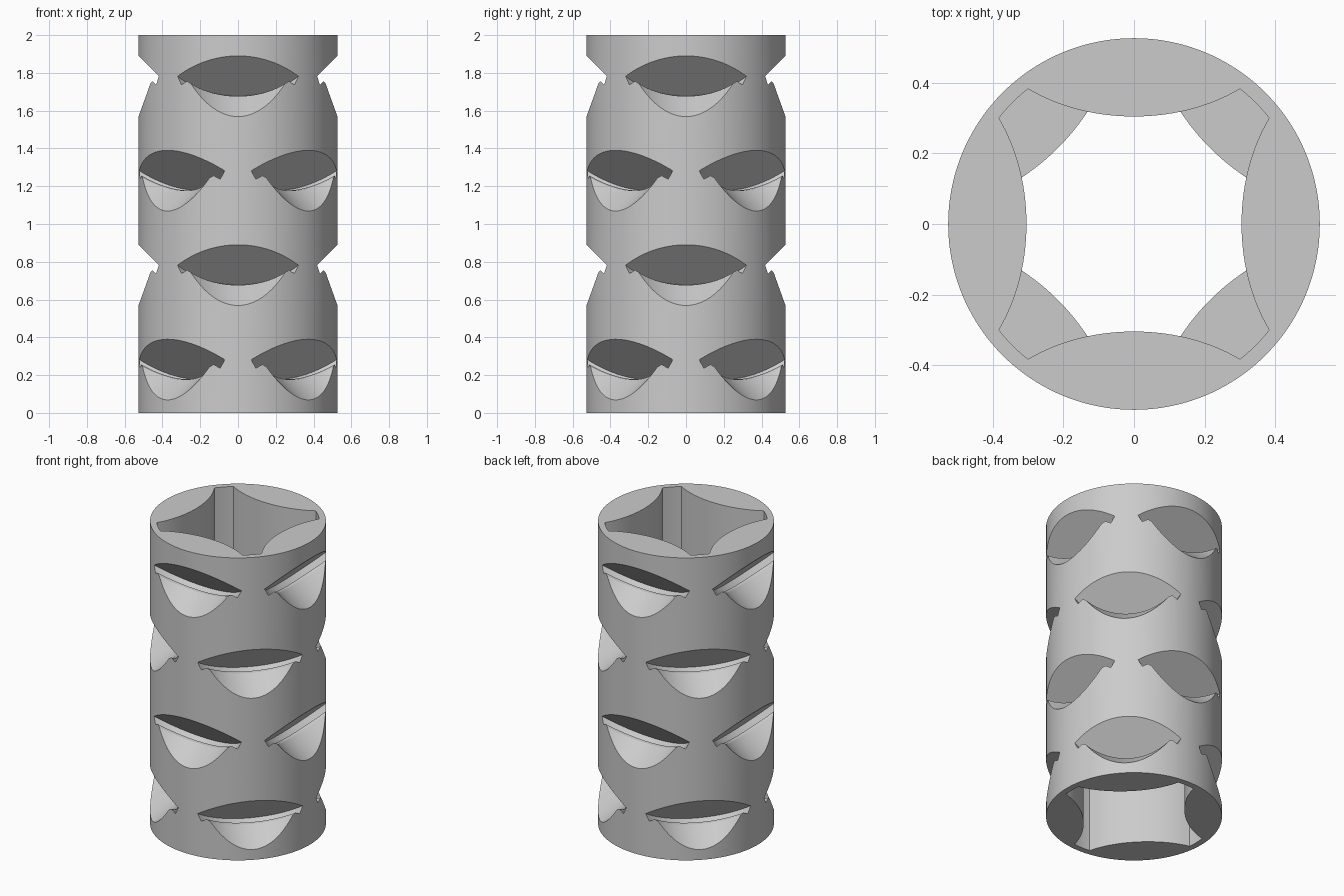
import bpy, bmesh
from math import sin, cos, sqrt, radians, pi
from mathutils import Matrix, Vector

cube = bpy.data.objects.get("Cube")
if cube:
    bpy.data.objects.remove(cube, do_unlink=True)

OUTER, INNER = 0.527, 0.487          # tube radii
LEVEL, LEVELS = 0.5, 4               # stacked tiers of pockets
BULGE_X, BULGE_A, BULGE_B = 0.634, 0.329, 0.465   # elliptical inner bulge

grey = bpy.data.materials.new("light_grey")
grey.use_nodes = True
grey.diffuse_color = (0.6, 0.6, 0.6, 1)
grey.node_tree.nodes["Principled BSDF"].inputs["Base Color"].default_value = (0.6, 0.6, 0.6, 1)


def bulge_distance(angle):
    """Distance from the axis to the bulge centred on angle 0."""
    c, s = cos(angle), sin(angle)
    qa = (c / BULGE_A) ** 2 + (s / BULGE_B) ** 2
    qb = -2 * c * BULGE_X / BULGE_A ** 2
    qc = (BULGE_X / BULGE_A) ** 2 - 1
    disc = qb * qb - 4 * qa * qc
    return (-qb - sqrt(disc)) / (2 * qa) if disc > 0 else 9.0


def cavity_radius(angle, tier):
    """Four bulges per tier; alternate tiers turn by an eighth."""
    if tier % 2 == 0:
        angle += pi / 4
    local = (angle + pi / 4) % (pi / 2) - pi / 4
    return min(INNER, bulge_distance(local))


def make_object(name, bm):
    bmesh.ops.recalc_face_normals(bm, faces=bm.faces)
    mesh = bpy.data.meshes.new(name)
    bm.to_mesh(mesh)
    bm.free()
    mesh.materials.append(grey)
    obj = bpy.data.objects.new(name, mesh)
    bpy.context.collection.objects.link(obj)
    return obj


def skin(bm, rings, closed):
    """Quads between successive rings of vertices."""
    n = len(rings[0])
    last = len(rings) if closed else len(rings) - 1
    for i in range(last):
        a, b = rings[i], rings[(i + 1) % len(rings)]
        for j in range(n):
            k = (j + 1) % n
            bm.faces.new((a[j], a[k], b[k], b[j]))


# Angles around the tube, with exact samples at the bulge corners
low, high = radians(20), radians(44)
for _ in range(40):
    mid = (low + high) / 2
    if bulge_distance(mid) < INNER:
        low = mid
    else:
        high = mid
corner = pi / 4 - low
corners = [(k * pi / 4 + side * corner) % (2 * pi) for k in range(8) for side in (-1, 1)]
even = [2 * pi * i / 160 for i in range(160)]
angles = sorted(corners + [a for a in even
                           if all(abs(a - c) > radians(0.8) for c in corners)])

# Tube body: outer wall, then the stepped cavity from top to bottom
bm = bmesh.new()


def ring(radius_of, z):
    return [bm.verts.new((radius_of(a) * cos(a), radius_of(a) * sin(a), z)) for a in angles]


rings = [ring(lambda a: OUTER, 0), ring(lambda a: OUTER, LEVEL * LEVELS)]
for tier in reversed(range(LEVELS)):
    for z in ((tier + 1) * LEVEL, tier * LEVEL):
        rings.append(ring(lambda a: cavity_radius(a, tier), z))
skin(bm, rings, True)
bmesh.ops.remove_doubles(bm, verts=bm.verts, dist=1e-5)
body = make_object("tower_body", bm)

# Pocket cutter: flanged tapering cup, tilted so its flat end is the ceiling
CUP = [(0, 0.425), (0.042, 0.425), (0.042, 0.385), (0.058, 0.372), (0.32, 0.345)]
SEGMENTS = 128
h = sqrt(0.5)
tilt = Matrix(((h, 0, h), (0, -1, 0), (h, 0, -h))).to_4x4()


def add_pocket(bm, angle, base):
    place = (Matrix.Rotation(angle, 4, 'Z')
             @ Matrix.Translation((0.617, 0, base + 0.48)) @ tilt)
    loops = []
    for w, r in CUP:
        loops.append([bm.verts.new(place @ Vector((r * cos(t), r * sin(t), w)))
                      for t in (2 * pi * (i + 0.5) / SEGMENTS for i in range(SEGMENTS))])
    skin(bm, loops, False)
    bm.faces.new(loops[0])
    bm.faces.new(loops[-1])


bpy.context.view_layer.objects.active = body
body.select_set(True)
for parity in (0, 1):
    bm = bmesh.new()
    for tier in range(parity, LEVELS, 2):
        for k in range(4):
            add_pocket(bm, k * pi / 2 + (pi / 4 if parity == 0 else 0), tier * LEVEL)
    cutter = make_object("pocket_cutter", bm)
    cutter.hide_render = True
    cut = body.modifiers.new("pockets", 'BOOLEAN')
    cut.operation = 'DIFFERENCE'
    cut.solver = 'EXACT'
    cut.object = cutter
    bpy.ops.object.modifier_apply(modifier=cut.name)
    bpy.data.objects.remove(cutter, do_unlink=True)

bpy.ops.object.shade_smooth_by_angle(angle=radians(20))
